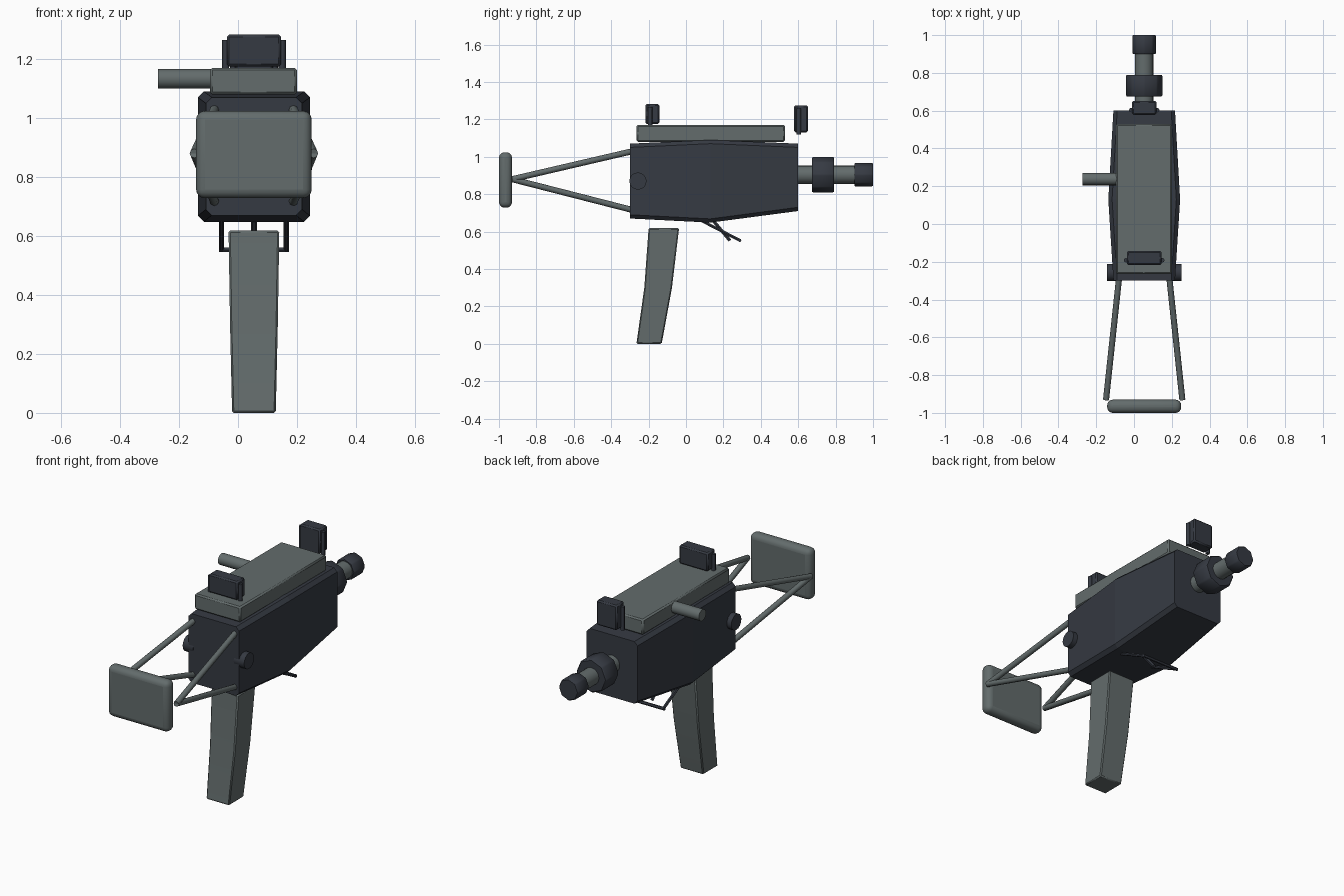
import bpy, bmesh, math
from mathutils import Vector

if "Cube" in bpy.data.objects:
    bpy.data.objects.remove(bpy.data.objects["Cube"])

CX = 0.054    # centre plane of the gun
BZ = 0.904    # barrel axis height


def material(name, rgb):
    m = bpy.data.materials.new(name)
    m.diffuse_color = (*rgb, 1)
    m.use_nodes = True
    m.node_tree.nodes["Principled BSDF"].inputs["Base Color"].default_value = m.diffuse_color
    return m


DARK = material("dark blue grey", (0.036, 0.042, 0.055))
LIGHT = material("light green grey", (0.125, 0.15, 0.15))


def finish(name, bm, mat, bevel=0, segments=1, smooth=True):
    bmesh.ops.recalc_face_normals(bm, faces=bm.faces)
    me = bpy.data.meshes.new(name)
    bm.to_mesh(me)
    bm.free()
    ob = bpy.data.objects.new(name, me)
    bpy.context.collection.objects.link(ob)
    me.materials.append(mat)
    if bevel:
        mod = ob.modifiers.new("bevel", 'BEVEL')
        mod.width, mod.segments = bevel, segments
        mod.limit_method, mod.angle_limit = 'ANGLE', math.radians(30)
    if smooth:
        bpy.ops.object.select_all(action='DESELECT')
        ob.select_set(True)
        bpy.context.view_layer.objects.active = ob
        bpy.ops.object.shade_smooth_by_angle(angle=math.radians(50))
    return ob


def loft(name, rings, mat, **kw):
    """Skin equal-length rings of points and cap both ends."""
    bm = bmesh.new()
    rows = [[bm.verts.new(p) for p in ring] for ring in rings]
    n = len(rows[0])
    for a, b in zip(rows, rows[1:]):
        for i in range(n):
            j = (i + 1) % n
            bm.faces.new((a[i], a[j], b[j], b[i]))
    bm.faces.new(rows[0])
    bm.faces.new(rows[-1])
    return finish(name, bm, mat, **kw)


def box(name, x, y, z, mat, **kw):
    rings = [[(x[0], y[0], h), (x[1], y[0], h), (x[1], y[1], h), (x[0], y[1], h)] for h in z]
    return loft(name, rings, mat, **kw)


def rod(name, a, b, r, mat, sides=16, **kw):
    a, b = Vector(a), Vector(b)
    q = (b - a).to_track_quat('Z', 'Y')
    rings = []
    for end in (a, b):
        rings.append([end + q @ Vector((r * math.cos(t), r * math.sin(t), 0))
                      for t in (2 * math.pi * i / sides for i in range(sides))])
    return loft(name, rings, mat, **kw)


# Receiver: chamfered box, widest just ahead of the middle
rings = []
for y, w, z0, z1 in ((-0.30, 0.163, 0.67, 1.07), (0.13, 0.19, 0.648, 1.09), (0.60, 0.163, 0.71, 1.07)):
    c = 0.02
    rings.append([(CX + sx * (w - dx), y, z) for sx, dx, z in (
        (-1, c, z0), (1, c, z0), (1, 0, z0 + c), (1, 0, z1 - c),
        (1, c, z1), (-1, c, z1), (-1, 0, z1 - c), (-1, 0, z0 + c))])
loft("receiver", rings, DARK, smooth=False)

# Top cover and charging handle
box("top_cover", (-0.095, 0.20), (-0.265, 0.53), (1.08, 1.17), LIGHT, bevel=0.008)
rod("charging_handle", (-0.272, 0.238, 1.133), (-0.08, 0.238, 1.133), 0.033, LIGHT)

# Sights: a block with a wider thin plate through it
for label, y, w, z0, z1 in (("rear", -0.18, 0.092, 1.165, 1.283), ("front", 0.615, 0.065, 1.12, 1.275)):
    box(label + "_sight_block", (CX - w, CX + w), (y - 0.037, y + 0.037), (z0 + 0.01, z1),
        DARK, bevel=0.008)
    for s in (-1, 1):
        x = CX + s * (w + 0.004)
        rod(label + "_sight_pin", (x, y - 0.012, z0), (x, y - 0.012, z1 - 0.018), 0.012, DARK, sides=8)

# Barrel, collar and muzzle
rod("barrel", (CX, 0.59, BZ), (CX, 0.91, BZ), 0.049, LIGHT)
rod("barrel_collar", (CX, 0.675, BZ), (CX, 0.79, BZ), 0.098, DARK, sides=8, bevel=0.006)
rod("muzzle", (CX, 0.90, BZ), (CX, 1.0, BZ), 0.064, DARK, sides=8, bevel=0.005)

# Folding stock: pad, four struts and pivot studs
box("stock_pad", (-0.142, 0.25), (-1.0, -0.93), (0.728, 1.024), LIGHT, bevel=0.03, segments=4)
for s in (-1, 1):
    for z in (1.03, 0.715):
        rod("stock_strut", (CX + s * 0.202, -0.93, 0.88), (CX + s * 0.133, -0.285, z), 0.016, LIGHT, sides=8)
    rod("stock_pivot", (CX + s * 0.13, -0.257, 0.87), (CX + s * 0.197, -0.257, 0.87), 0.046, DARK)

# Curved grip magazine
rings = []
for z, w, y0, y1 in ((0.003, 0.074, -0.265, -0.13), (0.30, 0.081, -0.223, -0.075), (0.618, 0.086, -0.20, -0.037)):
    rings.append([(CX - w, y0, z), (CX + w, y0, z), (CX + w, y1, z), (CX - w, y1, z)])
rings[0] = [(x, y, 0) for x, y, z in rings[0]]
loft("grip", rings, LIGHT, bevel=0.006)

# Trigger guard frame and trigger
for s in (-1, 1):
    x = CX + s * 0.11
    rod("guard_side", (x, 0.07, 0.665), (x, 0.29, 0.552), 0.009, DARK, sides=6)
rod("guard_bar", (CX - 0.119, 0.287, 0.553), (CX + 0.119, 0.287, 0.553), 0.009, DARK, sides=6)
rod("trigger", (CX, 0.14, 0.665), (CX, 0.235, 0.552), 0.01, DARK, sides=6)
